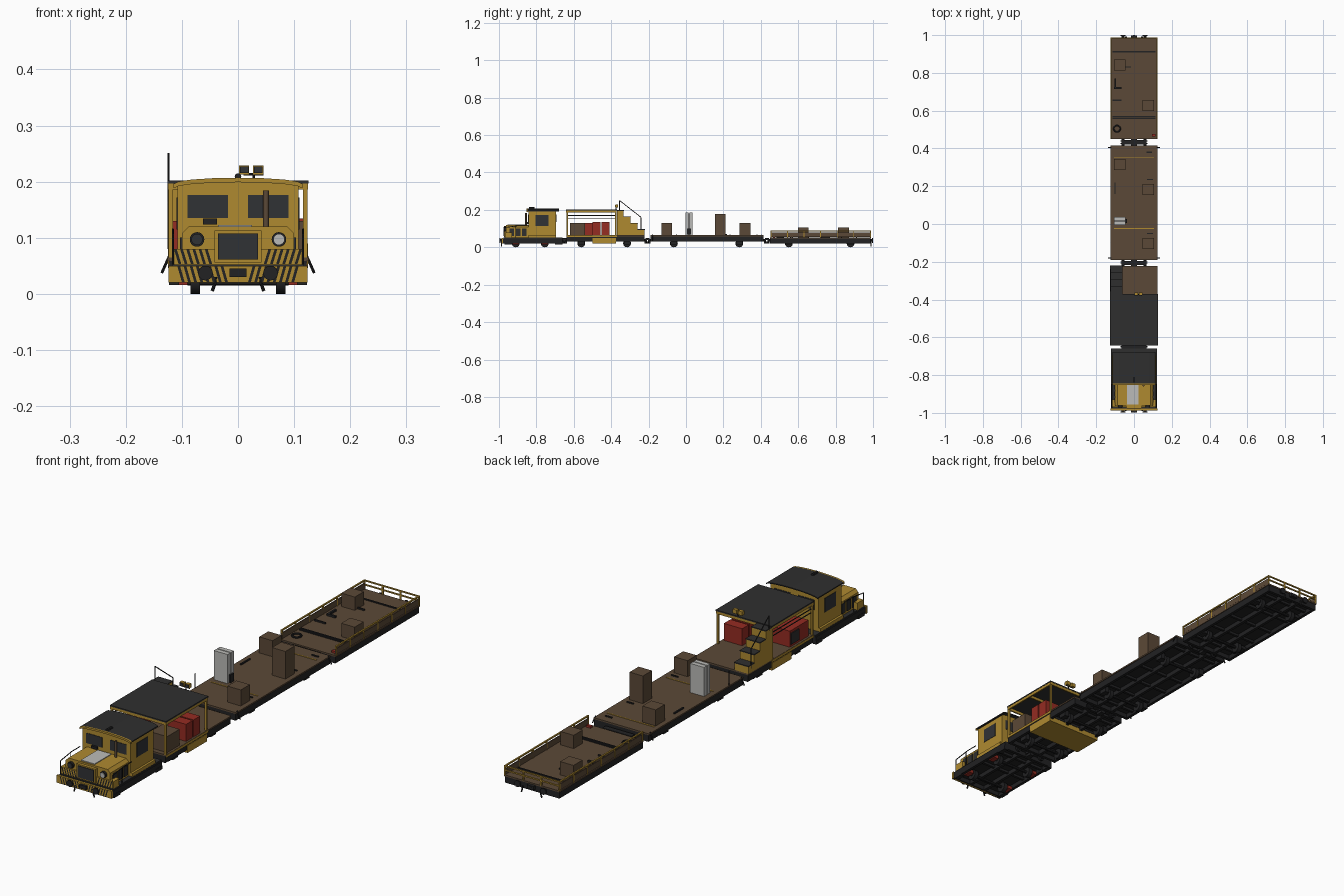
import bpy, bmesh, math
from mathutils import Vector, Matrix

cube = bpy.data.objects.get("Cube")
if cube:
    bpy.data.objects.remove(cube, do_unlink=True)


def material(name, r, g, b):
    m = bpy.data.materials.new(name)
    m.use_nodes = True
    m.diffuse_color = (r, g, b, 1)
    m.node_tree.nodes["Principled BSDF"].inputs["Base Color"].default_value = (r, g, b, 1)
    return m


YELLOW = material("ochre yellow", .43, .255, .03)
ROOF = material("roof grey", .028, .028, .028)
BLACK = material("underframe black", .016, .016, .017)
BROWN = material("timber brown", .105, .066, .038)
RED = material("machine red", .3, .025, .016)
WHITE = material("cabinet grey", .5, .5, .48)
GLASS = material("dark glass", .03, .032, .036)


def finish(bm, name, mat, smooth=False):
    mesh = bpy.data.meshes.new(name)
    bmesh.ops.recalc_face_normals(bm, faces=bm.faces)
    bm.to_mesh(mesh)
    bm.free()
    mesh.materials.append(mat)
    obj = bpy.data.objects.new(name, mesh)
    bpy.context.collection.objects.link(obj)
    if smooth:
        bpy.ops.object.select_all(action='DESELECT')
        obj.select_set(True)
        bpy.context.view_layer.objects.active = obj
        bpy.ops.object.shade_smooth_by_angle(angle=math.radians(35))
    return obj


def boxes(name, mat, *spans):
    """Each span is (x range, y range, z range)."""
    bm = bmesh.new()
    for span in spans:
        low, high = (Vector(v) for v in zip(*span))
        size = high - low
        bmesh.ops.create_cube(bm, size=1, matrix=Matrix.Translation((low + high) / 2)
                              @ Matrix.Diagonal((*size, 1)))
    return finish(bm, name, mat)


def around(x, y, z0, z1, width, depth):
    return (x - width / 2, x + width / 2), (y - depth / 2, y + depth / 2), (z0, z1)


def rods(name, mat, radius, *pairs, sides=8):
    """Round bars between pairs of points."""
    bm = bmesh.new()
    for a, b in pairs:
        a, b = Vector(a), Vector(b)
        turn = (b - a).to_track_quat('Z', 'Y').to_matrix().to_4x4()
        bmesh.ops.create_cone(bm, cap_ends=True, segments=sides, radius1=radius, radius2=radius,
                              depth=(b - a).length, matrix=Matrix.Translation((a + b) / 2) @ turn)
    return finish(bm, name, mat, smooth=sides > 8)


def path(points):
    return list(zip(points, points[1:]))


def prism(name, mat, profile, y0, y1):
    """Extrude an (x, z) profile along y."""
    bm = bmesh.new()
    face = bm.faces.new([bm.verts.new((x, y0, z)) for x, z in profile])
    new = bmesh.ops.extrude_face_region(bm, geom=[face])["geom"]
    bmesh.ops.translate(bm, vec=(0, y1 - y0, 0), verts=[v for v in new if isinstance(v, bmesh.types.BMVert)])
    return finish(bm, name, mat)


def both(*span):
    (a, b), ys, zs = span
    return [span, ((-b, -a), ys, zs)]


def running_gear(label, front, rear, axles, top, wheel_mat, radius=.021):
    # Sole bars, cross beams, wheels, axles, buffers
    middle, half = (front + rear) / 2, .122
    low = top - .03
    beams = [((-half, half), (front, rear), (top - .012, top - .003))]
    beams += both((half - .012, half), (front, rear), (low, top - .003))
    beams += both((.03, .042), (front, rear), (low, top - .01))
    beams += [((-half, half), (y, y + .012), (low, top - .003)) for y in (front, rear - .012)]
    count = int((rear - front) / .1)
    beams += [around(0, front + (i + .5) * (rear - front) / count, low + .008, top - .01, .24, .01)
              for i in range(count)]
    boxes(label + "_frame", BLACK, *beams)
    wheels, shafts, bearings = [], [], []
    for y in axles:
        shafts.append(((-.09, y, radius), (.09, y, radius)))
        for s in (-1, 1):
            wheels.append(((s * .068, y, radius), (s * .085, y, radius)))
            bearings.append(around(s * .1, y, .016, low + .01, .02, .034))
    rods(label + "_wheels", BLACK, radius, *wheels, sides=24)
    rods(label + "_axles", BLACK, .006, *shafts)
    boxes(label + "_axle_boxes", wheel_mat, *bearings)
    for y, step in ((front, -1), (rear, 1)):
        spots = [s * .058 for s in (-1, 1)]
        rods(label + "_buffer_stems", BLACK, .007, *[((x, y, .037), (x, y + step * .012, .037)) for x in spots])
        rods(label + "_buffer_heads", BLACK, .013,
             *[((x, y + step * .009, .037), (x, y + step * .014, .037)) for x in spots], sides=20)
        boxes(label + "_coupler", BLACK, around(0, y + step * .006, .03, .045, .03, .014))


# ---- Locomotive ----
running_gear("loco", -.984, -.66, (-.91, -.755), .05, RED)
boxes("loco_walkway", ROOF, ((-.118, .118), (-.975, -.66), (.046, .052)))
boxes("loco_buffer_beam", YELLOW, ((-.124, .124), (-.987, -.978), (.02, .05)))
boxes("loco_side_steps", BLACK, *both((.105, .123), (-.97, -.93), (.016, .03)),
      *both((.105, .123), (-.70, -.66), (.016, .03)))
hood = [(-.1, .05), (.1, .05), (.1, .108), (.088, .12), (-.088, .12), (-.1, .108)]
prism("loco_hood", YELLOW, hood, -.962, -.84)
boxes("hood_skirt", YELLOW, ((-.118, .118), (-.968, -.93), (.05, .08)))
boxes("hood_top_panel", WHITE, ((-.036, .025), (-.955, -.848), (.119, .123)))
boxes("grille_frame", YELLOW, ((-.042, .042), (-.974, -.96), (.056, .113)))
boxes("grille", GLASS, ((-.036, .036), (-.977, -.973), (.061, .108)))
boxes("hood_side_vents", ROOF, *[b for i in range(3) for b in both(
    (.1, .103), (-.945 + i * .034, -.92 + i * .034), (.06, .1))])
rods("headlight_rims", BLACK, .013, *[((s * .073, -.972, .097), (s * .073, -.96, .097)) for s in (-1, 1)], sides=20)
rods("headlight_left", WHITE, .010, ((.073, -.975, .097), (.073, -.97, .097)), sides=20)
rods("headlight_right", GLASS, .010, ((-.073, -.975, .097), (-.073, -.97, .097)), sides=20)

# Slanted warning stripes
bm = bmesh.new()
for y, low, high, inner in ((-.9885, .021, .049, .018), (-.9695, .053, .079, .046)):
    for s in (-1, 1):
        x = inner
        while x < .105:
            corners = [(x, low), (x + .005, low), (x + .013, high), (x + .008, high)]
            bm.faces.new([bm.verts.new((s * cx, y, cz)) for cx, cz in corners])
            x += .011
finish(bm, "warning_stripes", BLACK)

# Cab with arched roof
arch = [(.108 * math.cos(math.pi * i / 8), .192 + .011 * math.sin(math.pi * i / 8)) for i in range(9)]
prism("cab_body", YELLOW, [(-.108, .05), (.108, .05)] + arch, -.843, -.695)
cover = [(x * 1.065, z + .004) for x, z in arch]
prism("cab_roof", ROOF, cover + [(x, z - .004) for x, z in reversed(cover)], -.845, -.678)
prism("roof_front_rim", YELLOW, cover + [(x, z - .008) for x, z in reversed(cover)], -.852, -.845)
boxes("cab_end_windows", GLASS, *[b for y in (-.845, -.697) for b in both(
    (.018, .09), (y, y + .004), (.135, .176))])
boxes("cab_side_windows", GLASS, *both((.106, .1095), (-.805, -.735), (.115, .172)))
boxes("cab_side_sill", YELLOW, *both((.108, .117), (-.843, -.695), (.052, .066)))
boxes("wiper_box", BLACK, around(-.05, -.847, .124, .134, .025, .01))
rods("exhaust_pipe", BROWN, .005, ((.05, -.855, .118), (.05, -.855, .184)), sides=12)
rods("roof_horn", BLACK, .006, ((0, -.84, .209), (0, -.81, .209)))
for s in (-1, 1):
    rods("walkway_handrail", BLACK, .0018, *path([(s * .116, -.972, .05), (s * .116, -.972, .105),
         (s * .116, -.9, .115), (s * .116, -.848, .115)]), ((s * .116, -.91, .05), (s * .116, -.91, .113)))

# ---- Canopy wagon ----
running_gear("canopy_wagon", -.64, -.222, (-.56, -.315), .062, BLACK)
boxes("canopy_wagon_deck", BROWN, ((-.125, .125), (-.64, -.222), (.059, .065)))
boxes("canopy_deck_edge", YELLOW, *both((.124, .126), (-.64, -.37), (.054, .064)))
boxes("underslung_locker", YELLOW, ((-.124, .124), (-.5, -.375), (.02, .05)))
boxes("canopy_roof", ROOF, ((-.126, .126), (-.642, -.37), (.197, .202)))
boxes("canopy_rim", YELLOW, *both((.119, .125), (-.641, -.371), (.186, .197)),
      *[((-.125, .125), (y, y + .006), (.186, .197)) for y in (-.641, -.51, -.377)])
boxes("canopy_posts", YELLOW, *[around(s * .12, y, .062, .19, .008, .008) for s in (-1, 1) for y in (-.636, -.376)])
rods("hose_rail", BLACK, .002, *[((-.118, -.636, z), (-.118, -.376, z)) for z in (.155, .17)])
boxes("pump_box", BROWN, ((.04, .116), (-.62, -.54), (.065, .13)))
boxes("generator", RED, ((.035, .117), (-.5, -.458), (.065, .134)), ((.035, .117), (-.452, -.41), (.065, .134)))
boxes("compressor", RED, ((-.116, -.04), (-.62, -.5), (.065, .13)))
boxes("compressor_panel", ROOF, ((-.12, -.115), (-.555, -.505), (.075, .12)))

# Staircase to the canopy roof
for i in range(4):
    y, top = -.37 + i * .037, .195 - i * .034
    boxes("stair_block", YELLOW, ((-.125, -.062), (y, y + .037), (.065, top)))
    boxes("stair_tread", ROOF, ((-.126, -.061), (y, y + .039), (top, top + .004)))
rods("stair_handrail", BLACK, .002, *path([(-.124, -.355, .19), (-.124, -.355, .25),
     (-.124, -.24, .16), (-.124, -.24, .08)]))
rods("work_light_stand", BLACK, .002, ((.028, -.374, .2), (.028, -.374, .215)), ((.01, -.374, .213), (.045, -.374, .213)))
boxes("work_lights", YELLOW, *[around(x, -.37, .213, .229, .018, .014) for x in (.011, .036)])
boxes("work_light_lenses", GLASS, *[around(x, -.3785, .215, .227, .015, .003) for x in (.011, .036)])

# ---- Flat wagon ----
running_gear("flat_wagon", -.19, .415, (-.065, .285), .062, BLACK)
boxes("flat_wagon_deck", BROWN, ((-.125, .125), (-.19, .415), (.059, .065)))
boxes("deck_marking", YELLOW, *[((-.105, .105), (y, y + .004), (.065, .067)) for y in (-.026, .352)])
for x, y, top in ((.075, -.103, .13), (.075, .183, .177), (-.075, .315, .13)):
    boxes("cargo_crate", BROWN, around(x, y, .065, top, .06, .058))
boxes("control_cabinet", WHITE, *[around(-.075, y, .067, .185, .062, .018) for y in (.005, .027)])
boxes("cabinet_base", BLACK, around(-.075, .016, .065, .18, .056, .03))
boxes("cabinet_handles", BLACK, around(-.042, .016, .068, .1, .01, .02))
rods("marker_pole", BLACK, .0018, ((-.122, -.1, .06), (-.122, -.1, .125)))
boxes("deck_tools", BLACK, around(-.1, .19, .065, .07, .006, .06), around(.085, .235, .065, .069, .03, .006),
      around(.08, .38, .065, .069, .03, .006), around(.085, -.05, .065, .069, .03, .006))

# ---- Railed wagon ----
running_gear("railed_wagon", .45, .986, (.55, .88), .05, BLACK)
boxes("railed_wagon_deck", BROWN, ((-.125, .125), (.45, .988), (.046, .052)))
boxes("side_boards", BROWN, *both((.119, .123), (.452, .986), (.054, .078)))
boxes("top_rails", YELLOW, *both((.119, .125), (.452, .988), (.085, .09)),
      *[((-.125, .125), (.983, .988), (z, z + .005)) for z in (.068, .085)])
boxes("rail_posts", YELLOW, *[b for i in range(7) for b in both(
    (.119, .125), (.452 + i * .0885, .457 + i * .0885), (.05, .088))],
      *[around(x, .9855, .05, .088, .006, .005) for x in (-.04, .04)])
for x, y in ((.075, .627), (-.075, .842)):
    boxes("cargo_crate", BROWN, around(x, y, .052, .106, .06, .058))
boxes("deck_bars", BLACK, *[around(0, y, .052, .056, .23, .006) for y in (.558, .568, .912)],
      around(-.085, .72, .052, .06, .04, .008), around(-.1, .745, .052, .06, .008, .05),
      around(-.09, .655, .052, .058, .05, .006), around(-.03, .832, .052, .058, .03, .006))
boxes("tool_case", RED, around(.105, .47, .052, .06, .02, .012))
bpy.ops.mesh.primitive_torus_add(major_radius=.017, minor_radius=.004, major_segments=20,
                                 minor_segments=8, location=(-.09, .505, .056))
coil = bpy.context.object
coil.name = "cable_coil"
coil.data.materials.append(BLACK)

# Gangways, side hooks and hoses between the wagons
for y in (-.65, -.206, .4325):
    boxes("gangway_link", BLACK, around(0, y, .038, .05, .13, .022), around(0, y, .02, .03, .02, .03))
for y in (-.18, .405):
    for s in (-1, 1):
        rods("end_grab_hook", BLACK, .0025, *path([(s * .122, y, .068), (s * .128, y, .055), (s * .136, y, .037)]))
for y in (-.986, .99):
    for s in (-1, 1):
        rods("brake_hose", BLACK, .003, *path([(s * .04, y, .03), (s * .042, y, .016), (s * .046, y, .005)]))
rods("rear_coupling_hook", BLACK, .006, ((0, .986, .037), (0, .9995, .037)))
